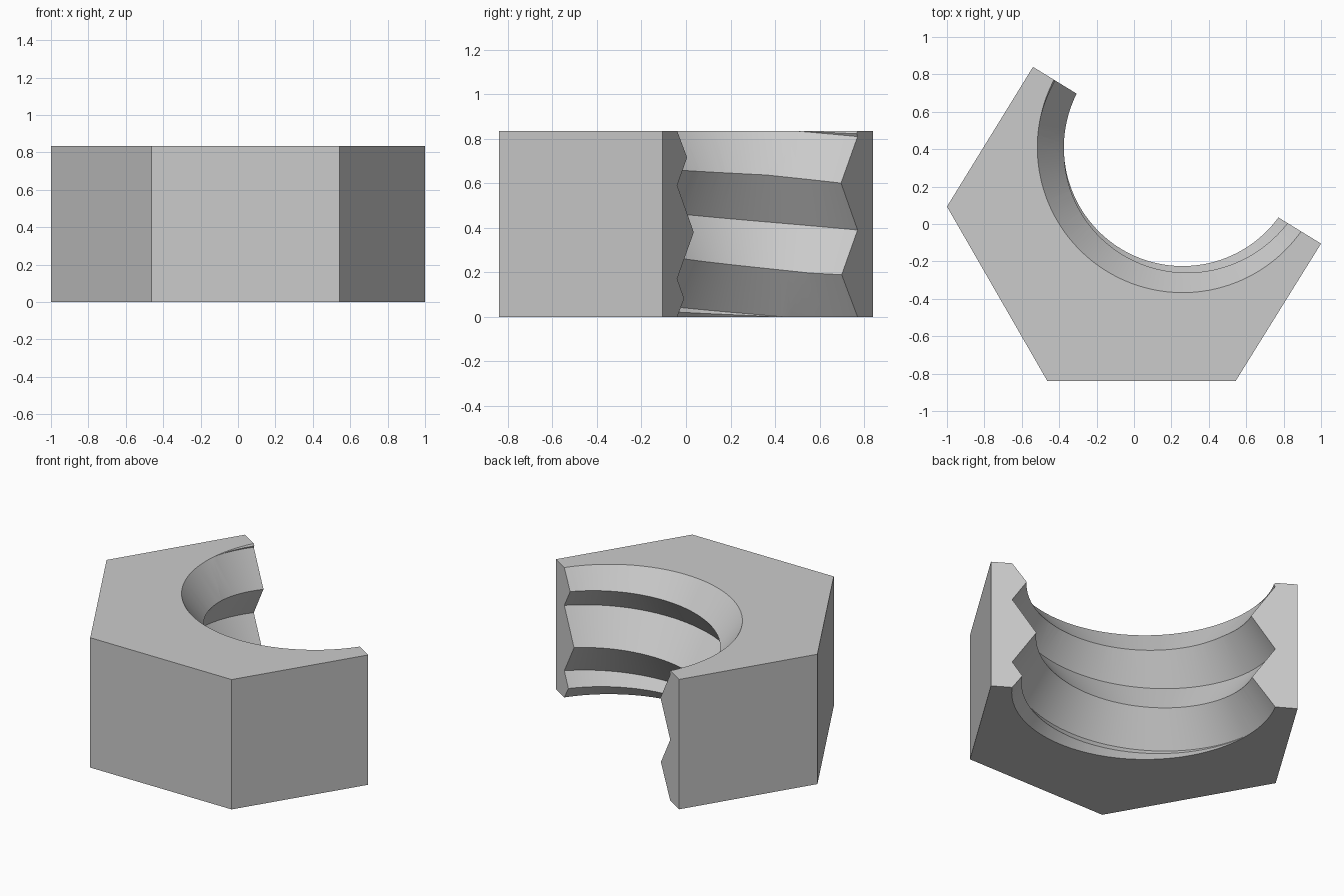
import bpy, bmesh
from math import radians, sin, cos

cube = bpy.data.objects.get("Cube")
if cube:
    bpy.data.objects.remove(cube, do_unlink=True)

HEIGHT = 0.835
AXIS_X, AXIS_Y = 0.26, 0.41          # thread axis
ROOT, CREST, PITCH = 0.777, 0.635, 0.42
START, END, STEPS = 136, 340, 72     # swept sector in degrees
SLOPE = 0.72                         # countersink slope

steel = bpy.data.materials.new("plain grey")
steel.use_nodes = True
grey = (0.6, 0.6, 0.6, 1)
steel.diffuse_color = grey
steel.node_tree.nodes["Principled BSDF"].inputs["Base Color"].default_value = grey


def make_object(name, bm):
    bmesh.ops.recalc_face_normals(bm, faces=bm.faces)
    mesh = bpy.data.meshes.new(name)
    bm.to_mesh(mesh)
    bm.free()
    mesh.materials.append(steel)
    obj = bpy.data.objects.new(name, mesh)
    bpy.context.collection.objects.link(obj)
    return obj


def sector_cutter(name, profile):
    """Sweep an (r, z) profile, which may depend on the angle, about the axis."""
    bm = bmesh.new()
    rings = []
    for i in range(STEPS + 1):
        deg = START + (END - START) * i / STEPS
        a = radians(deg)
        rings.append([bm.verts.new((AXIS_X + r * cos(a), AXIS_Y + r * sin(a), z))
                      for r, z in profile(deg)])
    for a, b in zip(rings, rings[1:]):
        n = len(a)
        for j in range(n):
            k = (j + 1) % n
            bm.faces.new((a[j], b[j], b[k], a[k]))
    bm.faces.new(rings[0])
    bm.faces.new(rings[-1])
    bmesh.ops.remove_doubles(bm, verts=bm.verts, dist=1e-5)
    return make_object(name, bm)


def thread_profile(deg):
    z0 = 0.39 + PITCH * (deg - 152) / 360
    rows = [(CREST if k % 2 else ROOT, z0 + k * PITCH / 2) for k in range(-4, 5)]
    return [(0, -0.7)] + rows + [(0, 1.5)]


def upper_sink(deg):
    return [(0, 0.6), (ROOT - SLOPE * (HEIGHT - 0.6), 0.6),
            (ROOT + SLOPE * 0.1, HEIGHT + 0.1), (0, HEIGHT + 0.1)]


def lower_sink(deg):
    return [(r, HEIGHT - z) for r, z in upper_sink(deg)]


# Cut hexagonal body
bm = bmesh.new()
outline = [(-0.54, 0.84), (-1, 0.093), (-0.463, -0.84), (0.543, -0.84), (1, -0.105)]
base = bm.faces.new([bm.verts.new((x, y, 0)) for x, y in outline])
extruded = bmesh.ops.extrude_face_region(bm, geom=[base])
top = [v for v in extruded["geom"] if isinstance(v, bmesh.types.BMVert)]
bmesh.ops.translate(bm, vec=(0, 0, HEIGHT), verts=top)
nut = make_object("half_nut", bm)

# Threaded bore and the countersinks at both ends
bpy.context.view_layer.objects.active = nut
for name, profile in (("thread_cutter", thread_profile),
                      ("upper_sink_cutter", upper_sink),
                      ("lower_sink_cutter", lower_sink)):
    cutter = sector_cutter(name, profile)
    cutter.hide_render = True
    mod = nut.modifiers.new(name, "BOOLEAN")
    mod.operation = "DIFFERENCE"
    mod.solver = "EXACT"
    mod.object = cutter
    bpy.ops.object.modifier_apply(modifier=mod.name)
    bpy.data.objects.remove(cutter, do_unlink=True)

# Smooth flanks with crisp edges
bpy.ops.object.select_all(action="DESELECT")
nut.select_set(True)
bpy.ops.object.shade_smooth_by_angle(angle=radians(25))
